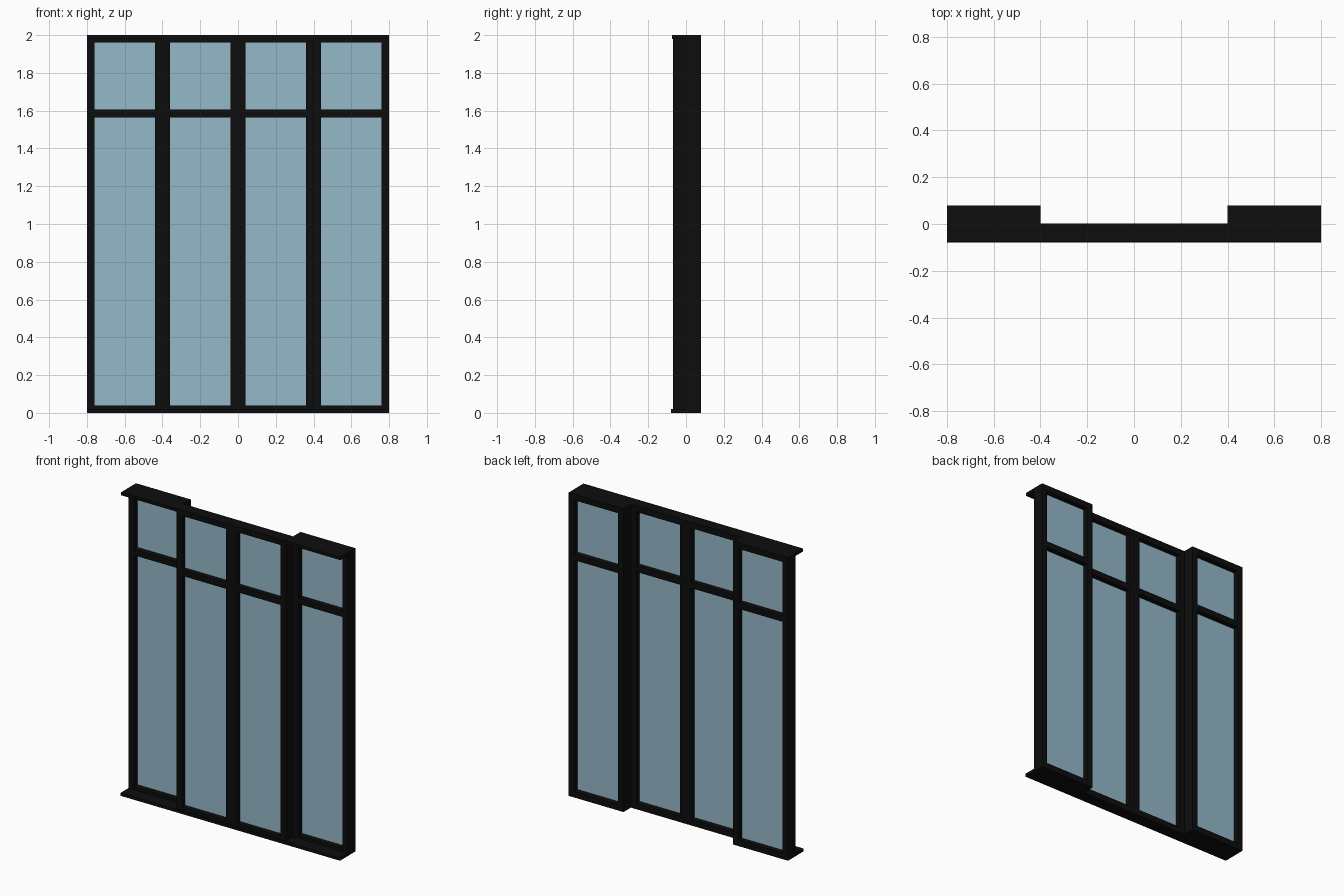
import bpy

cube = bpy.data.objects.get("Cube")
if cube:
    bpy.data.objects.remove(cube, do_unlink=True)


def make_material(name, rgb):
    mat = bpy.data.materials.new(name)
    mat.use_nodes = True
    color = (*rgb, 1.0)
    mat.diffuse_color = color
    mat.node_tree.nodes["Principled BSDF"].inputs["Base Color"].default_value = color
    return mat


BLACK = make_material("black frame", (0.004, 0.004, 0.004))
GLASS = make_material("pale blue glass", (0.30, 0.48, 0.58))


def box(name, x, y, z, mat):
    """Box given by its (min, max) range on each axis."""
    bpy.ops.mesh.primitive_cube_add(size=1)
    obj = bpy.context.object
    obj.name = name
    spans = (x, y, z)
    centre = [(a + b) / 2 for a, b in spans]
    size = [b - a for a, b in spans]
    for v in obj.data.vertices:
        v.co = [c + s * k for c, s, k in zip(centre, size, v.co)]
    obj.data.materials.append(mat)
    return obj


WIDTH = 0.4     # width of one panel
BAR = 0.04      # visible width of stiles and rails
TRACK = 0.02    # thickness of sill and head
MID = (1.565, 1.605)


def panel(name, x0, y, z):
    """Glazed panel: two stiles, three rails, two panes."""
    x1 = x0 + WIDTH
    inner = (x0 + BAR, x1 - BAR)
    box(name + "_right_stile", (x0, inner[0]), y, z, BLACK)
    box(name + "_left_stile", (inner[1], x1), y, z, BLACK)
    rails = {"bottom": (z[0], BAR), "middle": MID, "top": (2 - BAR, z[1])}
    for part, span in rails.items():
        box(f"{name}_{part}_rail", inner, y, span, BLACK)
    mid_y = sum(y) / 2
    pane_y = (mid_y - 0.004, mid_y + 0.004)
    box(name + "_lower_glass", inner, pane_y, (BAR, MID[0]), GLASS)
    box(name + "_upper_glass", inner, pane_y, (MID[1], 2 - BAR), GLASS)


# Fixed outer panels on the back track, sliding inner panels on the front track
for side, outer_x, inner_x in (("right", -0.8, -0.4), ("left", 0.4, 0.0)):
    panel(side + "_fixed_panel", outer_x, (0.003, 0.08), (0, 2))
    panel(side + "_sliding_panel", inner_x, (-0.07, 0.003), (TRACK, 2 - TRACK))

# Full-width sill and head that carry the sliding panels
box("sill", (-0.8, 0.8), (-0.08, 0.003), (0, TRACK), BLACK)
box("head", (-0.8, 0.8), (-0.075, 0.003), (2 - TRACK, 2), BLACK)
